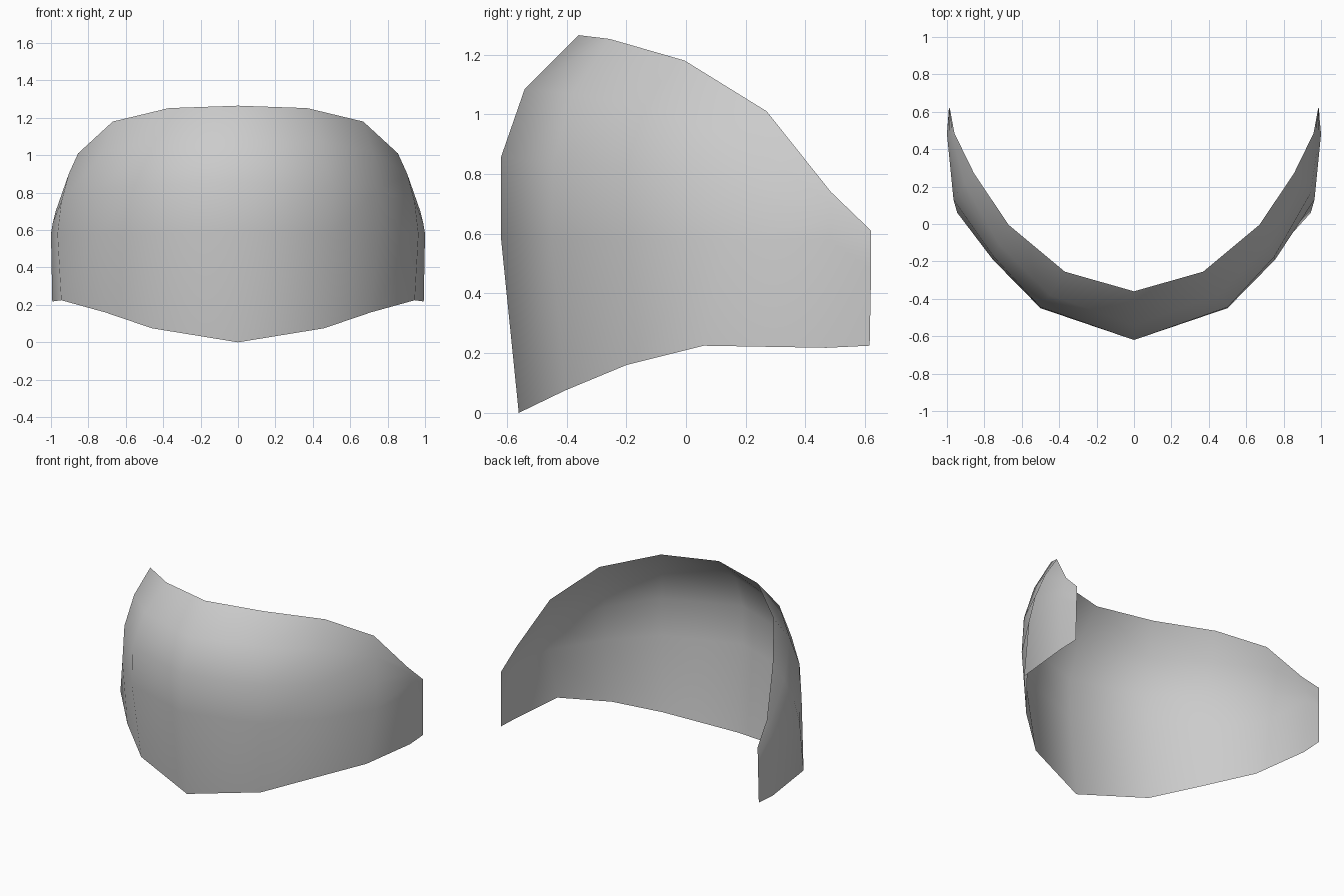
import bpy

# Vertical ribs of the right half, from the centre to the rear tip (bottom to top)
RIBS = [
    [(0, -.56, 0), (0, -.62, .59), (0, -.62, .855), (0, -.54, 1.085), (0, -.36, 1.265)],
    [(.46, -.405, .075), (.5, -.45, .58), (.5, -.445, .84), (.45, -.38, 1.07), (.37, -.255, 1.252)],
    [(.71, -.2, .16), (.755, -.19, .58), (.75, -.175, .82), (.72, -.11, 1.02), (.67, -.005, 1.18)],
    [(.945, .06, .225), (.965, .13, .58), (.945, .165, .75), (.905, .215, .9), (.855, .27, 1.01)],
    [(.993, .47, .218), (1, .48, .58), (.99, .483, .64), (.975, .485, .7), (.96, .485, .74)],
    [(.99, .615, .225), (.987, .62, .48), (.986, .62, .53), (.985, .62, .575), (.985, .62, .61)],
]

# Mirror the ribs to the left and skin them into one curved sheet
ribs = [[(-x, y, z) for x, y, z in r] for r in RIBS[:0:-1]] + RIBS
rows = len(ribs[0])
verts = [p for r in ribs for p in r]
faces = [(i * rows + j, (i + 1) * rows + j, (i + 1) * rows + j + 1, i * rows + j + 1)
         for i in range(len(ribs) - 1) for j in range(rows - 1)]
mesh = bpy.data.meshes.new("visor")
mesh.from_pydata(verts, [], faces)
mesh.update()
visor = bpy.data.objects.new("visor", mesh)
bpy.context.collection.objects.link(visor)

# Smooth shading and a single grey
mesh.shade_smooth()
grey = bpy.data.materials.new("light grey")
grey.diffuse_color = (.6, .6, .6, 1)
mesh.materials.append(grey)
